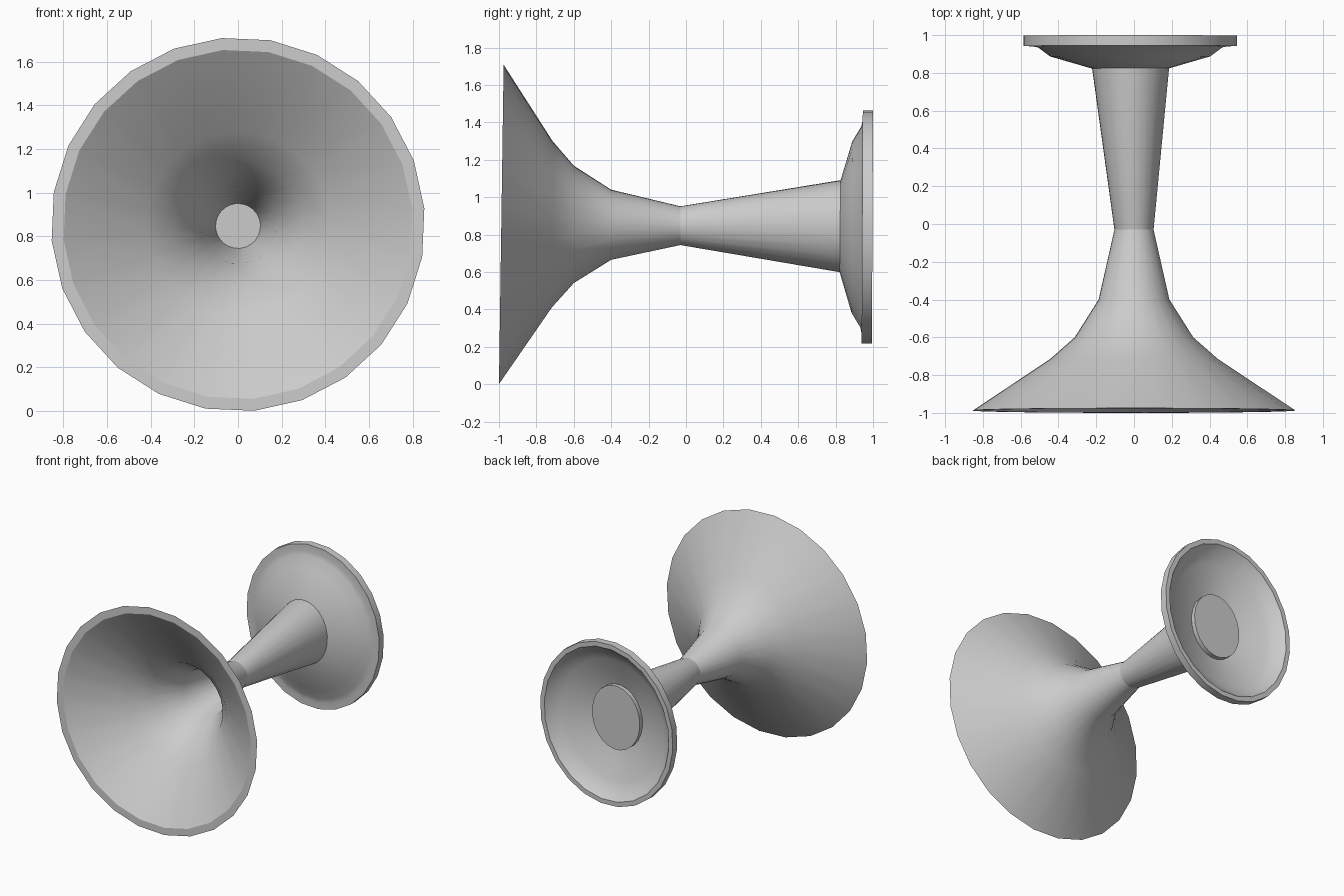
import bpy
import bmesh
import math

cube = bpy.data.objects.get("Cube")
if cube:
    bpy.data.objects.remove(cube, do_unlink=True)

SIDES = 24
PHASE = math.radians(5)

grey = bpy.data.materials.new("light grey")
grey.use_nodes = True
grey.diffuse_color = (0.6, 0.6, 0.6, 1)
bsdf = grey.node_tree.nodes["Principled BSDF"]
bsdf.inputs["Base Color"].default_value = (0.6, 0.6, 0.6, 1)
bsdf.inputs["Roughness"].default_value = 0.6


def lathe(name, rings, capped=False):
    """Loft elliptical rings (y, x radius, z radius, centre x, centre z, tilt) along y."""
    bm = bmesh.new()
    loops = []
    for y, rx, rz, cx, cz, tilt in rings:
        loop = []
        for i in range(SIDES):
            a = PHASE + math.tau * i / SIDES
            dz = rz * math.sin(a)
            loop.append(bm.verts.new((cx + rx * math.cos(a), y + tilt * dz, cz + dz)))
        loops.append(loop)
    for a, b in zip(loops, loops[1:]):
        for i in range(SIDES):
            j = (i + 1) % SIDES
            bm.faces.new((a[i], a[j], b[j], b[i]))
    if capped:
        bm.faces.new(loops[0])
        bm.faces.new(loops[-1])
    bmesh.ops.recalc_face_normals(bm, faces=bm.faces[:])
    mesh = bpy.data.meshes.new(name)
    bm.to_mesh(mesh)
    bm.free()
    mesh.materials.append(grey)
    obj = bpy.data.objects.new(name, mesh)
    bpy.context.collection.objects.link(obj)
    bpy.ops.object.select_all(action="DESELECT")
    obj.select_set(True)
    bpy.context.view_layer.objects.active = obj
    bpy.ops.object.shade_smooth_by_angle(angle=math.radians(31))
    return obj


# Flared bell: outer wall from the neck to the rim, then back down the inner wall
bell_profile = [
    (-0.03, 0.104, 0.848, 0), (-0.40, 0.188, 0.853, 0), (-0.60, 0.315, 0.855, 0),
    (-0.715, 0.446, 0.855, 0.005), (-0.9875, 0.857, 0.855, 0.0146),
    (-0.9875, 0.802, 0.855, 0.0146), (-0.73, 0.425, 0.855, 0.005),
    (-0.61, 0.298, 0.855, 0), (-0.41, 0.178, 0.853, 0), (-0.032, 0.103, 0.848, 0),
]
lathe("bell", [(y, r, r, 0, cz, t) for y, r, cz, t in bell_profile])

# Tapered stem, ending in a raised disc inside the ear dish
lathe("stem", [
    (-0.03, 0.104, 0.104, 0, 0.848, 0),
    (0.82, 0.204, 0.246, -0.018, 0.845, 0),
    (0.88, 0.204, 0.246, -0.018, 0.845, 0),
], capped=True)

# Oval ear dish with a flat flange, hollow towards the back
dish_profile = [
    (0.822, 0.20, 0.24), (0.887, 0.425, 0.46), (0.935, 0.49, 0.54), (0.942, 0.525, 0.575),
    (0.942, 0.567, 0.624), (0.997, 0.567, 0.624), (0.997, 0.532, 0.588),
    (0.955, 0.50, 0.55), (0.91, 0.43, 0.465), (0.845, 0.20, 0.24),
]
lathe("ear_dish", [(y, rx, rz, -0.02, 0.841, 0.005) for y, rx, rz in dish_profile])
